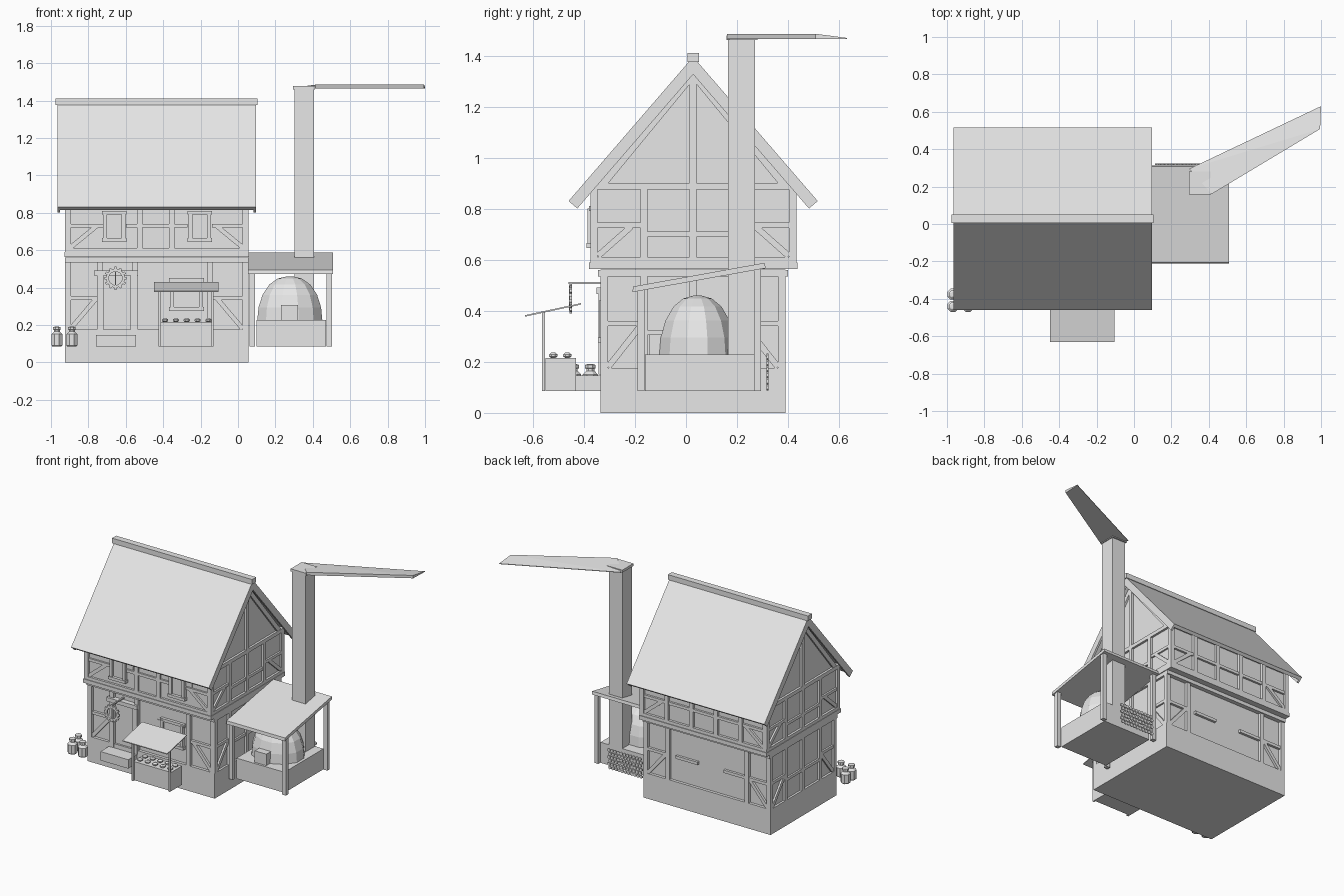
import bpy, bmesh, math
from mathutils import Vector, Matrix

old = bpy.data.objects.get("Cube")
if old:
    bpy.data.objects.remove(old)

grey = bpy.data.materials.new("plain light grey")
grey.use_nodes = True
grey.diffuse_color = (0.8, 0.8, 0.8, 1)
grey.node_tree.nodes["Principled BSDF"].inputs["Base Color"].default_value = (0.8, 0.8, 0.8, 1)


def finish(name, bm):
    bmesh.ops.recalc_face_normals(bm, faces=bm.faces)
    mesh = bpy.data.meshes.new(name)
    bm.to_mesh(mesh)
    bm.free()
    mesh.materials.append(grey)
    ob = bpy.data.objects.new(name, mesh)
    bpy.context.collection.objects.link(ob)
    return ob


def add_box(bm, x0, x1, y0, y1, z0, z1):
    m = Matrix.Translation(((x0 + x1) / 2, (y0 + y1) / 2, (z0 + z1) / 2))
    bmesh.ops.create_cube(bm, size=1, matrix=m @ Matrix.Diagonal((x1 - x0, y1 - y0, z1 - z0, 1)))


def box(name, *bounds):
    bm = bmesh.new()
    add_box(bm, *bounds)
    return finish(name, bm)


def add_prism(bm, pts, x0, x1):
    """Extrude a (y, z) outline along x."""
    f = bm.faces.new([bm.verts.new((x0, y, z)) for y, z in pts])
    out = bmesh.ops.extrude_face_region(bm, geom=[f])["geom"]
    bmesh.ops.translate(bm, vec=(x1 - x0, 0, 0), verts=[v for v in out if isinstance(v, bmesh.types.BMVert)])


def add_beam(bm, normal, p, q, w, depth):
    """Timber from p to q lying on a wall with the given normal."""
    p, q, n = Vector(p), Vector(q), Vector(normal)
    d = (q - p).normalized()
    rot = Matrix((d, n, d.cross(n))).transposed().to_4x4()
    m = Matrix.Translation((p + q) / 2) @ rot @ Matrix.Diagonal(((q - p).length, depth, w, 1))
    bmesh.ops.create_cube(bm, size=1, matrix=m)


def add_lathe(bm, profile, n, centre, sx=1, sy=1):
    """Revolve (radius, height) points around a vertical axis."""
    rings = [[bm.verts.new((centre[0] + sx * r * math.cos(math.tau * (i + .5) / n),
                            centre[1] + sy * r * math.sin(math.tau * (i + .5) / n),
                            centre[2] + z)) for i in range(n)] for r, z in profile]
    for a, b in zip(rings, rings[1:]):
        for i in range(n):
            j = (i + 1) % n
            bm.faces.new((a[i], a[j], b[j], b[i]))
    bm.faces.new(rings[0])
    bm.faces.new(rings[-1])


# Masonry base and walls
L, R, RIDGE = -0.925, 0.055, 0.028
box("foundation", L, R, -0.335, 0.39, 0, 0.15)
box("ground_floor_walls", L + .015, R - .015, -0.315, 0.37, 0.15, 0.56)
bm = bmesh.new()
add_prism(bm, [(-.36, .565), (.415, .565), (.415, .88), (RIDGE, 1.34), (-.36, .88)], L + .015, R - .015)
finish("upper_walls", bm)


def frame(name, front, back, z0, z1, rail, posts_f, posts_b, rails_f, rails_b):
    """Timber frame round one storey."""
    bm = bmesh.new()
    top = z1 - .012
    posts_s = [front + .015, -.165, RIDGE, .215, back - .015]
    for n, y, posts, rails in (((0, -1, 0), front + .012, posts_f, rails_f),
                               ((0, 1, 0), back - .012, posts_b, rails_b)):
        for x in posts:
            add_beam(bm, n, (x, y, z0), (x, y, z1), .03, .024)
        for a, b in rails:
            add_beam(bm, n, (a, y, rail), (b, y, rail), .02, .018)
        for z in (z0 + .013, top):
            add_beam(bm, n, (L, y, z), (R, y, z), .026, .024)
        for x, s in ((L + .03, 1), (R - .03, -1)):
            add_beam(bm, n, (x, y, z0 + .03), (x + s * .14, y, rail), .024, .018)
    for x, n in ((L + .012, (-1, 0, 0)), (R - .012, (1, 0, 0))):
        for y in posts_s:
            add_beam(bm, n, (x, y, z0), (x, y, z1), .028, .024)
        for i, (a, b) in enumerate(zip(posts_s, posts_s[1:])):
            z = rail + (.005 if i in (0, 3) else -.03)
            add_beam(bm, n, (x, a, z), (x, b, z), .02, .018)
        for z in (z0 + .013, top):
            add_beam(bm, n, (x, front, z), (x, back, z), .026, .024)
        for y, s in ((front + .03, 1), (back - .03, -1)):
            add_beam(bm, n, (x, y, z0 + .03), (x, y + s * .13, rail), .024, .018)
    return finish(name, bm)


ends = [L + .016, R - .016]
frame("ground_frame", -.335, .39, .15, .56, .345, ends + [-.74, -.55, -.15], ends + [-.74, -.13],
      [(L, -.74), (-.15, R)], [(L, -.74), (-.13, R), (-.36, -.19), (-.73, -.56)])
frame("upper_frame", -.375, .432, .585, .9, .73, ends + [-.525, -.355], ends + [-.72, -.53, -.34, -.15],
      [(L, -.72), (-.6, -.27), (-.14, R)], [(L, R)])

# Jetty beams around the storey line
bm = bmesh.new()
add_box(bm, L - .003, R + .003, -.38, .437, .563, .59)
add_box(bm, L, R, -.345, .4, .535, .56)
finish("jetty_beams", bm)

# Gable timbers
bm = bmesh.new()
for x, n in ((L + .012, (-1, 0, 0)), (R - .012, (1, 0, 0))):
    add_beam(bm, n, (x, RIDGE, .9), (x, RIDGE, 1.33), .028, .024)
    for s in (-1, 1):
        add_beam(bm, n, (x, RIDGE + s * .36, .89), (x, RIDGE + s * .01, 1.315), .03, .02)
finish("gable_timbers", bm)

# Roof slabs, barge boards and ridge beam
bm = bmesh.new()
for s in (-1, 1):
    def slope(thick):
        dy, dz = thick * .76, thick * .65
        return [(RIDGE, 1.395), (RIDGE + s * .488, .83), (RIDGE + s * (.488 - dy), .83 - dz),
                (RIDGE, 1.395 - thick * 1.53)]
    add_prism(bm, slope(.022), -.96, .093)
    for a in (-.965, .083):
        add_prism(bm, slope(.045), a, a + .014)
finish("roof", bm)
box("ridge_beam", -.975, .105, RIDGE - .022, RIDGE + .022, 1.375, 1.41)

# Windows with shutters, sill and frame
def window(name, x, y, w, z0, z1, shutter):
    bm = bmesh.new()
    add_box(bm, x - w / 2 + .01, x + w / 2 - .01, y, y + .03, z0, z1)
    for s in (-1, 1):
        e = x + s * (w / 2 - .008)
        add_box(bm, e - .01, e + .01, y - .015, y + .03, z0, z1)
        c = x + s * (w / 2 + shutter / 2)
        add_box(bm, c - shutter / 2, c + shutter / 2, y + .005, y + .02, z0 + .09, z1 - .015)
    for z, o in ((z0, .015), (z1, .005)):
        add_box(bm, x - w / 2 - .008, x + w / 2 + .008, y - .005 - o, y + .03, z - .01, z + .01)
    finish(name, bm)


window("upper_window_right", -.662, -.37, .115, .655, .8, .05)
window("upper_window_left", -.205, -.37, .115, .655, .8, .05)
window("shop_window", -.275, -.325, .17, .285, .44, .04)

# Door, lintel and step
bm = bmesh.new()
add_box(bm, -.73, -.565, -.322, -.3, .15, .465)
for x in (-.755, -.575):
    add_box(bm, x, x + .035, -.342, -.3, .15, .47)
add_box(bm, -.77, -.535, -.35, -.3, .465, .492)
finish("door", bm)
box("door_step", -.76, -.545, -.43, -.335, .085, .147)

# Hanging ring sign on a bracket
bm = bmesh.new()
add_box(bm, -.66, -.65, -.46, -.32, .505, .513)
add_box(bm, -.658, -.652, -.455, -.449, .4, .51)
ring = Vector((-.655, -.452, .45))
for i in range(12):
    a = math.tau * i / 12
    d = Vector((math.cos(a), 0, math.sin(a)))
    t = Vector((-d.z, 0, d.x))
    add_beam(bm, (0, -1, 0), ring + d * .042 - t * .013, ring + d * .042 + t * .013, .014, .012)
    add_beam(bm, (0, -1, 0), ring + d * .045, ring + d * .06, .014, .01)
finish("ring_sign", bm)

# Market stall: counter, awning, poles and loaves
box("stall_counter", -.425, -.13, -.55, -.43, .085, .215)
bm = bmesh.new()
add_prism(bm, [(-.63, .383), (-.412, .43), (-.412, .424), (-.63, .377)], -.45, -.105)
finish("stall_awning", bm)
bm = bmesh.new()
for x in (-.425, -.142):
    add_box(bm, x, x + .012, -.565, -.552, .085, .397)
finish("stall_poles", bm)
bm = bmesh.new()
for i in range(5):
    for y in (-.52, -.465):
        add_lathe(bm, [(.008, 0), (.018, .006), (.018, .014), (.007, .022)], 8, (-.39 + i * .058, y, .215))
finish("stall_goods", bm)

# Milk cans beside the house
bm = bmesh.new()
for c in ((-.968, -.375), (-.968, -.44), (-.888, -.44)):
    add_lathe(bm, [(.026, 0), (.032, .006), (.032, .066), (.017, .08), (.017, .088),
                   (.022, .09), (.022, .103), (.012, .106)], 8, (*c, .085))
finish("cans", bm)

# Oven shed: plinth, posts and lean-to roof
box("oven_plinth", .1, .47, -.16, .27, .085, .228)
bm = bmesh.new()
for x in (.062, .472):
    add_box(bm, x, x + .03, -.19, -.162, .085, .485)
    add_box(bm, x, x + .03, .266, .293, .085, .565)
finish("shed_posts", bm)
bm = bmesh.new()
add_prism(bm, [(-.21, .473), (.312, .567), (.308, .588), (-.207, .495)], .056, .508)
finish("shed_roof", bm)

# Domed oven with its mouth, and the chimney
bm = bmesh.new()
dome = [(math.cos(t) ** .85, .235 * math.sin(t)) for t in (0, .3, .62, .95, 1.25, 1.5)]
add_lathe(bm, dome, 12, (.277, .045, .225), .18, .155)
finish("oven_dome", bm)
box("oven_mouth", .23, .32, -.145, -.03, .225, .308)
box("chimney", .302, .405, .165, .27, .225, 1.462)

# Flat banner streaming from the chimney top
bm = bmesh.new()
plan = [(.295, .295, 1.469), (.415, .16, 1.485), (.995, .508, 1.485), (1, .63, 1.469)]
up = [bm.verts.new(p) for p in plan]
low = [bm.verts.new((x, y, 1.465)) for x, y, z in plan]
for tri in ((0, 1, 2), (0, 2, 3)):
    bm.faces.new([up[i] for i in tri])
    bm.faces.new([low[i] for i in reversed(tri)])
for i in range(4):
    j = (i + 1) % 4
    bm.faces.new((up[i], low[i], low[j], up[j]))
add_box(bm, .295, .412, .158, .28, 1.46, 1.478)
finish("chimney_banner", bm)

# Stacked log ends behind the shed
bm = bmesh.new()
face_back = Matrix.Rotation(math.pi / 2, 4, 'X')
for row in range(6):
    for col in range(11):
        m = Matrix.Translation((.122 + col * .024 + (row % 2) * .008, .32, .1 + row * .024)) @ face_back
        bmesh.ops.create_cone(bm, cap_ends=True, segments=6, radius1=.012, radius2=.012, depth=.008, matrix=m)
finish("log_ends", bm)
